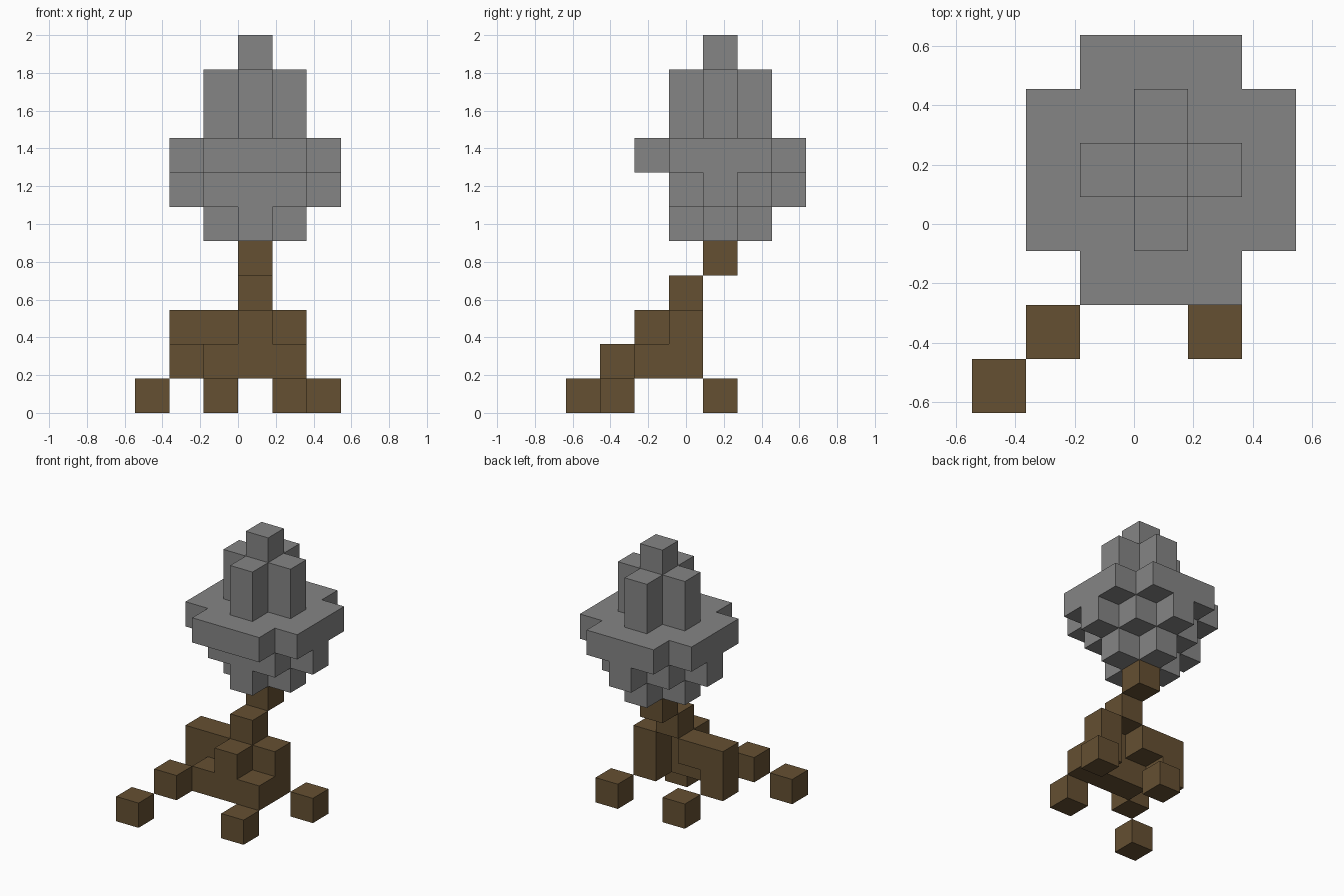
import bpy
import bmesh
from mathutils import Vector

UNIT = 2 / 11                      # edge of one block
ORIGIN = Vector((-3, -3.5, 0))     # grid corner, in blocks

if "Cube" in bpy.data.objects:
    bpy.data.objects.remove(bpy.data.objects["Cube"])


def make_material(name, color):
    mat = bpy.data.materials.new(name)
    mat.use_nodes = True
    mat.diffuse_color = color
    mat.node_tree.nodes["Principled BSDF"].inputs["Base Color"].default_value = color
    return mat


def box(x, y, z, w=1, d=1, h=1):
    """Set of block cells filling a box of the grid."""
    return {(x + i, y + j, z + k)
            for i in range(w) for j in range(d) for k in range(h)}


def plus(x, y, z, h=1):
    """Cross-shaped layer centred on a cell."""
    return box(x - 1, y, z, w=3, h=h) | box(x, y - 1, z, d=3, h=h)


def build(name, cells, mat):
    """Outer skin of a set of blocks, with flat areas merged."""
    bm = bmesh.new()
    for cell in cells:
        center = Vector(cell) + Vector((0.5, 0.5, 0.5)) + ORIGIN
        for axis in range(3):
            for sign in (-1, 1):
                n = Vector((0, 0, 0))
                n[axis] = sign
                if tuple(int(a + b) for a, b in zip(cell, n)) in cells:
                    continue
                u = Vector((0, 0, 0))
                u[(axis + 1) % 3] = 1
                v = n.cross(u)
                corners = [n + u + v, n - u + v, n - u - v, n + u - v]
                bm.faces.new([bm.verts.new((center + c / 2) * UNIT) for c in corners])
    bmesh.ops.remove_doubles(bm, verts=bm.verts, dist=UNIT / 100)
    bmesh.ops.dissolve_limit(bm, angle_limit=0.01, verts=bm.verts, edges=bm.edges)
    mesh = bpy.data.meshes.new(name)
    bm.to_mesh(mesh)
    bm.free()
    mesh.materials.append(mat)
    obj = bpy.data.objects.new(name, mesh)
    bpy.context.collection.objects.link(obj)
    return obj


bark = make_material("bark_brown", (0.130, 0.080, 0.032, 1))
leaf = make_material("leaf_grey", (0.235, 0.235, 0.235, 1))

# Canopy: stacked layers around the trunk tip
cx, cy = 3, 4
canopy = plus(cx, cy, 5)
canopy |= box(cx - 1, cy - 1, 6, w=3, d=3)
canopy |= box(cx - 2, cy, 6, w=5) | box(cx, cy, 6, d=3)
canopy |= box(cx - 2, cy - 1, 7, w=5, d=3) | box(cx - 1, cy - 2, 7, w=3, d=5)
canopy |= plus(cx, cy, 8, h=2)
canopy |= box(cx, cy, 10)
build("canopy", canopy, leaf)

# Leaning trunk, stepping back as it rises
build("trunk", box(3, 2, 1, h=2) | box(3, 3, 3) | box(3, 4, 4) | box(2, 2, 1, w=3)
      | box(4, 3, 1, h=2) | box(1, 3, 1, h=2) | box(2, 3, 2), bark)

# Spreading roots
build("front_right_upper_root", box(1, 1, 1), bark)
for name, x, y in (("front_right_root", 0, 0), ("front_left_root", 4, 1),
                   ("back_left_root", 5, 4), ("back_right_root", 2, 4)):
    build(name, box(x, y, 0), bark)
